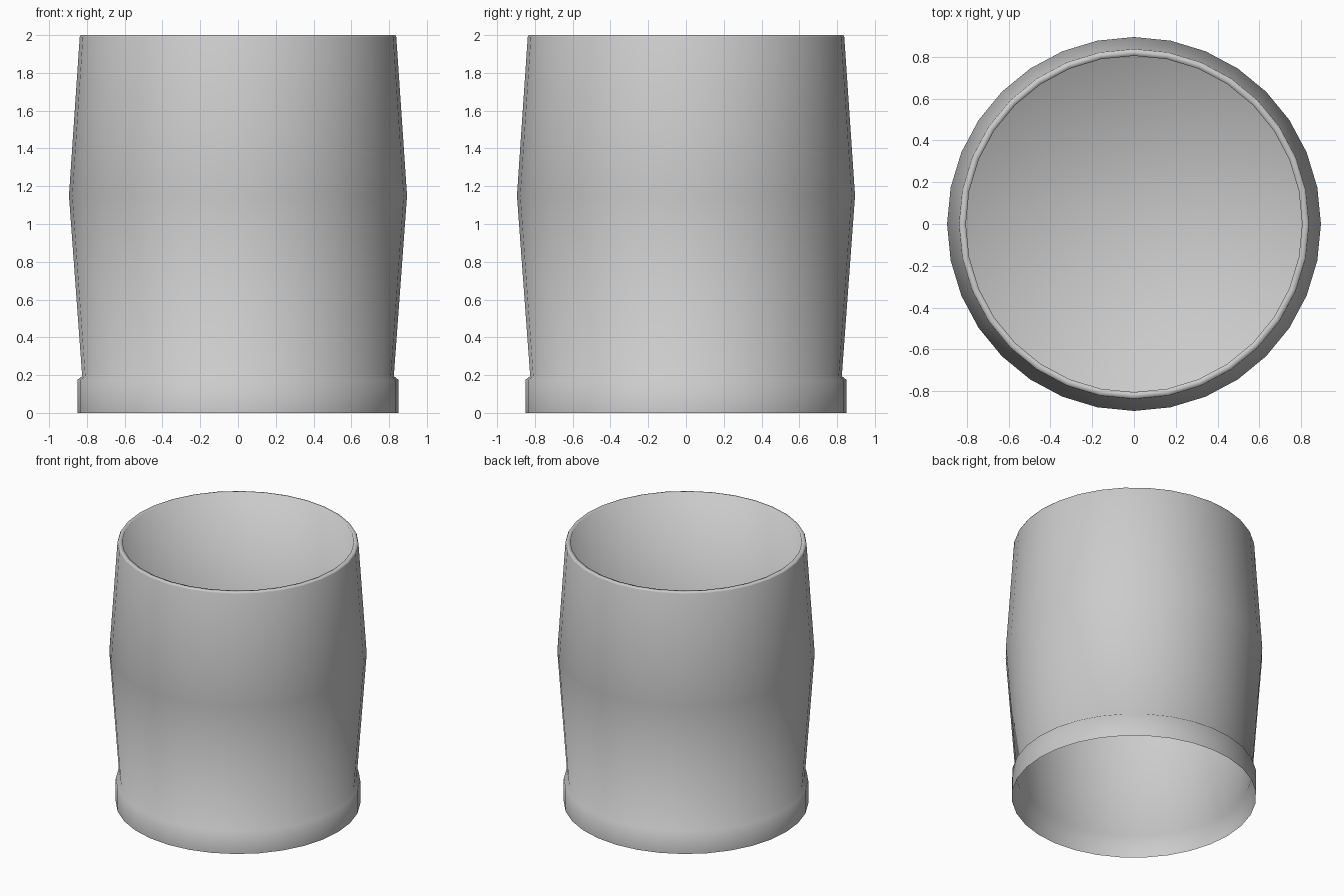
import bpy, bmesh
from math import cos, sin, tau

if "Cube" in bpy.data.objects:
    bpy.data.objects.remove(bpy.data.objects["Cube"])

SIDES = 32

# Profile (radius, height): open foot, barrel wall, lip, inner wall to the floor
PROFILE = [
    (0.85, 0.0), (0.85, 0.175), (0.825, 0.195),   # foot band and step
    (0.895, 1.15), (0.838, 1.99), (0.833, 2.0),   # outer wall
    (0.805, 2.0), (0.86, 1.2), (0.82, 1.15),      # lip, inner wall, rounded floor edge
]


def lathe(name, profile, sides):
    bm = bmesh.new()
    rings = [[bm.verts.new((r * cos(tau * i / sides), r * sin(tau * i / sides), z))
              for i in range(sides)] for r, z in profile]
    for a, b in zip(rings, rings[1:]):
        for i in range(sides):
            j = (i + 1) % sides
            bm.faces.new((a[i], a[j], b[j], b[i]))
    # Inner floor
    bm.faces.new(rings[-1])
    for f in bm.faces:
        f.smooth = True
    mesh = bpy.data.meshes.new(name)
    bm.to_mesh(mesh)
    bm.free()
    obj = bpy.data.objects.new(name, mesh)
    bpy.context.collection.objects.link(obj)
    return obj


# Barrel-shaped container, hollow and open underneath
lathe("barrel_container", PROFILE, SIDES)
